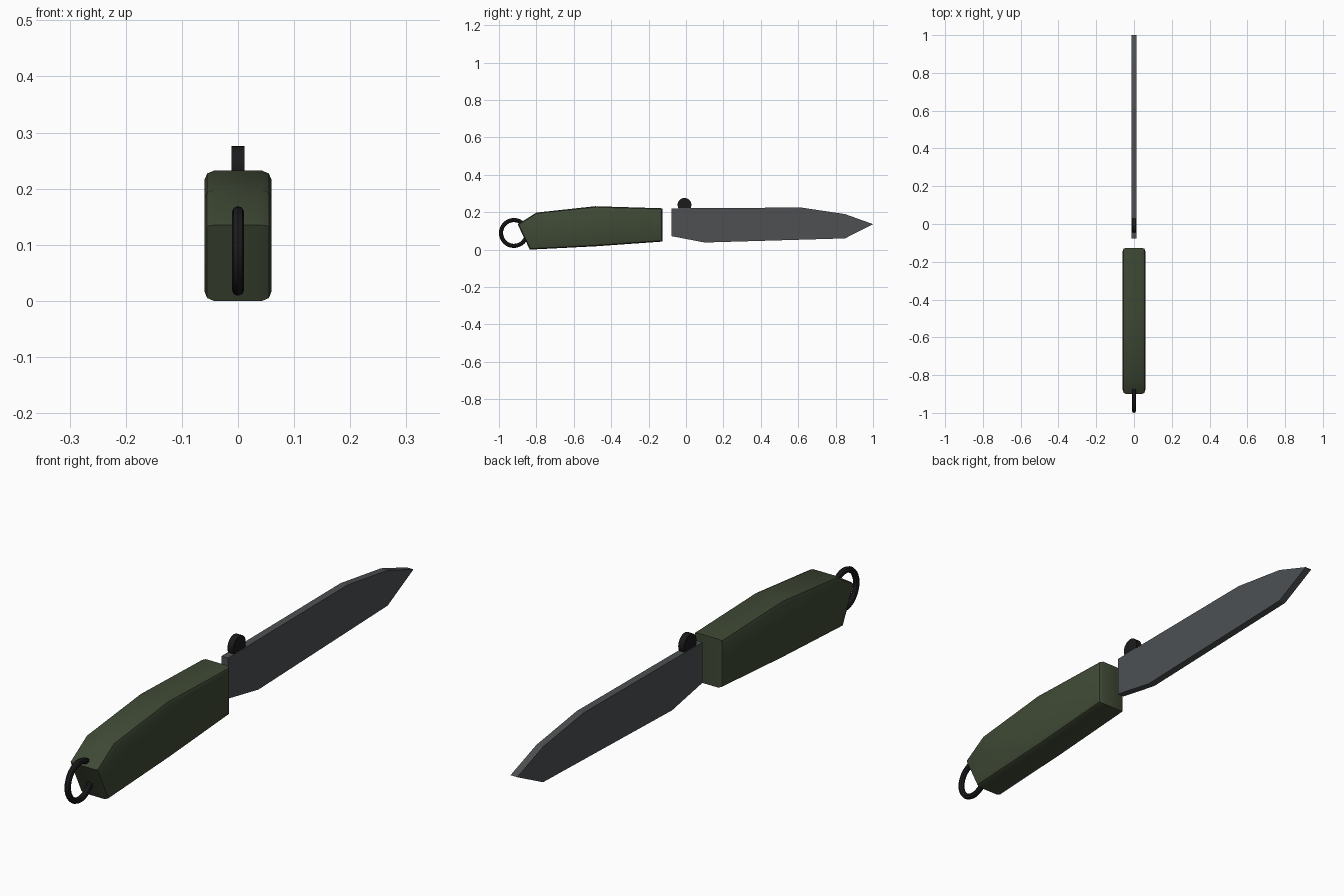
import bpy, bmesh, math

if "Cube" in bpy.data.objects:
    bpy.data.objects.remove(bpy.data.objects["Cube"])


def material(name, rgb):
    m = bpy.data.materials.new(name)
    m.diffuse_color = (*rgb, 1)
    m.use_nodes = True
    m.node_tree.nodes["Principled BSDF"].inputs["Base Color"].default_value = m.diffuse_color
    return m


GREEN = material("olive green", (0.050, 0.067, 0.036))
STEEL = material("dark steel", (0.075, 0.081, 0.086))
BLACK = material("black metal", (0.011, 0.011, 0.012))


def plate(name, profile, half, mat, bevel=0.0):
    """Extrude a (y, z) profile along x, optionally rounding the side outlines."""
    bm = bmesh.new()
    left = [bm.verts.new((-half, y, z)) for y, z in profile]
    right = [bm.verts.new((half, y, z)) for y, z in profile]
    n = len(profile)
    caps = [bm.faces.new(left), bm.faces.new(right[::-1])]
    for i in range(n):
        j = (i + 1) % n
        bm.faces.new((left[j], left[i], right[i], right[j]))
    bmesh.ops.recalc_face_normals(bm, faces=bm.faces[:])
    if bevel:
        edges = [e for f in caps for e in f.edges]
        bmesh.ops.bevel(bm, geom=edges, offset=bevel, segments=2,
                        profile=0.5, affect='EDGES')
    mesh = bpy.data.meshes.new(name)
    bm.to_mesh(mesh)
    bm.free()
    mesh.materials.append(mat)
    ob = bpy.data.objects.new(name, mesh)
    bpy.context.collection.objects.link(ob)
    return ob


def finish(name, mat):
    ob = bpy.context.object
    ob.name = name
    ob.data.materials.append(mat)
    bpy.ops.object.shade_smooth_by_angle(angle=math.radians(40))
    return ob


# Handle with rounded side outlines
handle = plate("handle", [(-0.90, 0.135), (-0.80, 0.198), (-0.485, 0.232),
                          (-0.126, 0.221), (-0.126, 0.043), (-0.48, 0.018),
                          (-0.835, 0.0)], 0.06, GREEN, 0.017)
bpy.context.view_layer.objects.active = handle
handle.select_set(True)
bpy.ops.object.shade_smooth_by_angle(angle=math.radians(30))

# Blade
plate("blade", [(-0.077, 0.221), (0.615, 0.225), (0.85, 0.190), (1.0, 0.136),
                (0.85, 0.060), (0.10, 0.038), (-0.077, 0.072)], 0.0135, STEEL)

# Thumb disc on the spine of the blade
bpy.ops.mesh.primitive_cylinder_add(vertices=24, radius=0.037, depth=0.023,
                                    location=(0, -0.008, 0.239),
                                    rotation=(0, math.pi / 2, 0))
finish("thumb_disc", BLACK)

# Lanyard ring
bpy.ops.mesh.primitive_torus_add(major_segments=32, minor_segments=8,
                                 major_radius=0.069, minor_radius=0.011,
                                 location=(0, -0.92, 0.089),
                                 rotation=(0, math.pi / 2, 0))
finish("lanyard_ring", BLACK)
